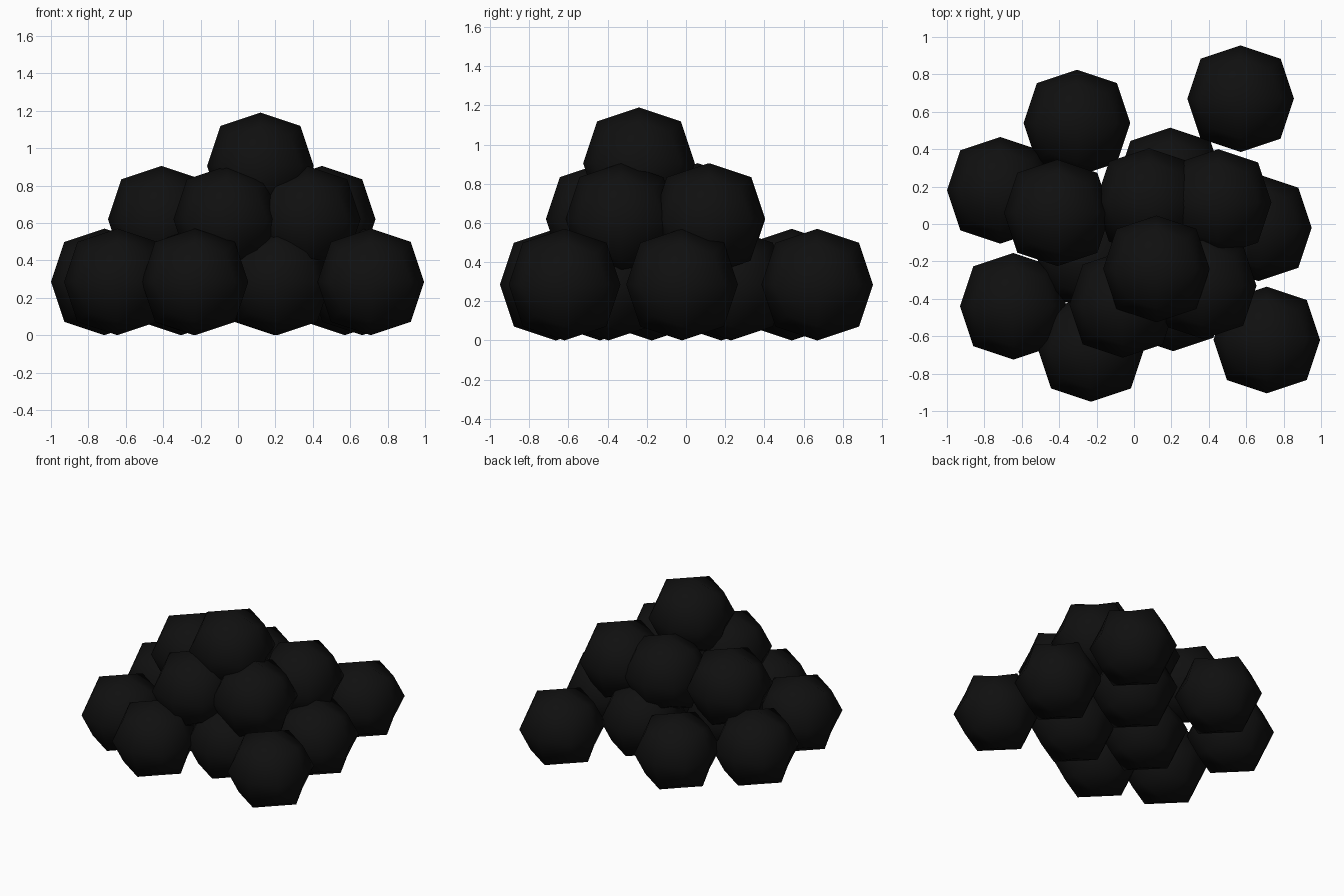
import bpy

# Remove the default object
default = bpy.data.objects.get("Cube")
if default:
    bpy.data.objects.remove(default, do_unlink=True)

RADIUS = 0.285

# One soft black material for the whole pile
black = bpy.data.materials.new("soft_black")
black.use_nodes = True
colour = (0.005, 0.005, 0.005, 1.0)
black.diffuse_color = colour
black.node_tree.nodes["Principled BSDF"].inputs["Base Color"].default_value = colour


def add_ball(name, x, y, z):
    """A cube rounded once into a low-poly ball, smooth shaded."""
    bpy.ops.mesh.primitive_cube_add(size=2 * RADIUS, location=(x, y, z))
    ball = bpy.context.object
    ball.name = name
    ball.data.materials.append(black)
    rounding = ball.modifiers.new("rounding", 'SUBSURF')
    rounding.levels = rounding.render_levels = 1
    rounding.use_limit_surface = False
    bpy.ops.object.shade_smooth()
    return ball


# Layers of the pile: centre height and ball positions
layers = {
    "bottom_ball": (RADIUS, [
        (0.57, 0.67), (-0.305, 0.54), (-0.715, 0.18), (-0.645, -0.44),
        (-0.23, -0.665), (0.71, -0.62), (0.665, -0.02), (0.195, 0.23),
        (0.21, -0.395), (-0.235, -0.175)]),
    "middle_ball": (0.62, [
        (-0.41, 0.06), (0.08, 0.12), (0.45, 0.115),
        (0.37, -0.33), (-0.06, -0.43)]),
    "top_ball": (0.905, [(0.12, -0.24)]),
}

for name, (height, spots) in layers.items():
    for i, (x, y) in enumerate(spots, 1):
        add_ball(f"{name}_{i}", x, y, height)
